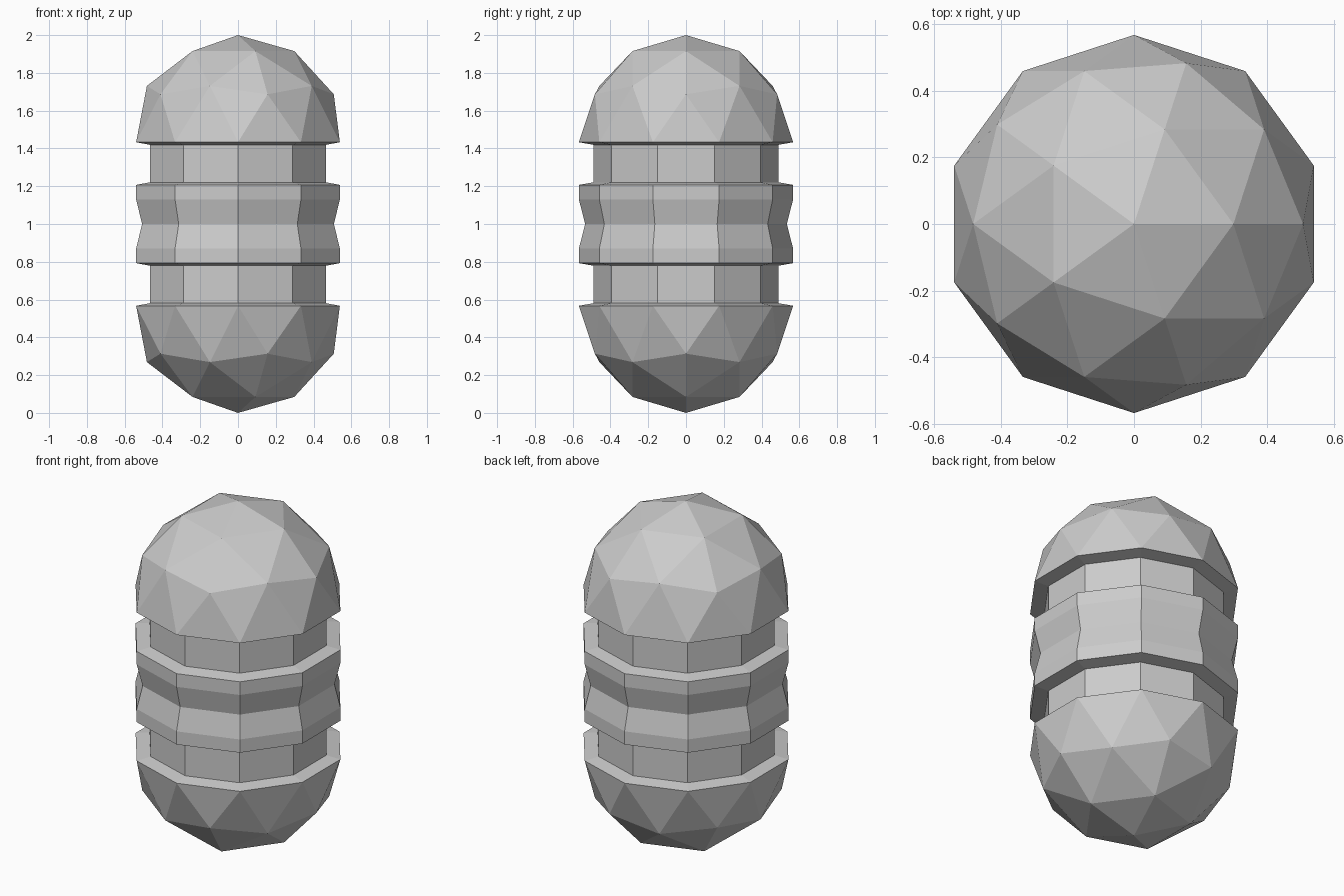
import bpy, bmesh
from math import sin, cos, pi, radians
from mathutils import Matrix

if "Cube" in bpy.data.objects:
    bpy.data.objects.remove(bpy.data.objects["Cube"])

SIDES = 10
R = 0.567        # outer radius
R_NECK = 0.489   # recessed column radius
R_WAIST = 0.534  # pinch in the middle band
BEVEL = 0.014    # height of the sloped shelves


def finish(bm, name):
    bmesh.ops.recalc_face_normals(bm, faces=bm.faces)
    mesh = bpy.data.meshes.new(name)
    bm.to_mesh(mesh)
    bm.free()
    obj = bpy.data.objects.new(name, mesh)
    bpy.context.collection.objects.link(obj)
    return obj


def lathe(name, profile, capped=False):
    """Ten-sided revolve of (radius, z) points."""
    bm = bmesh.new()
    rings = []
    for r, z in profile:
        angles = [radians(18) + 2 * pi * i / SIDES for i in range(SIDES)]
        rings.append([bm.verts.new((r * cos(a), r * sin(a), z)) for a in angles])
    for lo, hi in zip(rings, rings[1:]):
        for i in range(SIDES):
            j = (i + 1) % SIDES
            bm.faces.new((lo[i], lo[j], hi[j], hi[i]))
    return finish(bm, name)


def dome(name, flip):
    """Half icosphere with a shelf sloping in to the neck."""
    bm = bmesh.new()
    bmesh.ops.create_icosphere(bm, subdivisions=2, radius=R)
    bmesh.ops.delete(bm, geom=[v for v in bm.verts if v.co.z < -0.01], context='VERTS')
    rim = [e for e in bm.edges if e.is_boundary]
    ext = bmesh.ops.extrude_edge_only(bm, edges=rim)["geom"]
    for v in ext:
        if isinstance(v, bmesh.types.BMVert):
            v.co.x *= R_NECK / R
            v.co.y *= R_NECK / R
            v.co.z = -BEVEL
    bm.transform(Matrix.Translation((0, 0, 1 - R)))
    if flip:
        bm.transform(Matrix.Scale(-1, 4, (0, 0, 1)))
    bm.transform(Matrix.Translation((0, 0, 1)))
    return finish(bm, name)


# Faceted end caps, mirrored about the middle
dome("top_cap", False)
dome("bottom_cap", True)

# Recessed necks between the caps and the band
neck_out, neck_in = 1 - R - BEVEL, 0.207 + BEVEL
lathe("upper_neck", [(R_NECK, 1 + neck_in), (R_NECK, 1 + neck_out)])
lathe("lower_neck", [(R_NECK, 1 - neck_out), (R_NECK, 1 - neck_in)])

# Pinched middle band with sloped shelves
half = [(R, 0.13), (R, 0.207), (R_NECK, neck_in)]
profile = ([(r, 1 - z) for r, z in reversed(half)] + [(R_WAIST, 1.0)]
           + [(r, 1 + z) for r, z in half])
lathe("middle_band", profile)
